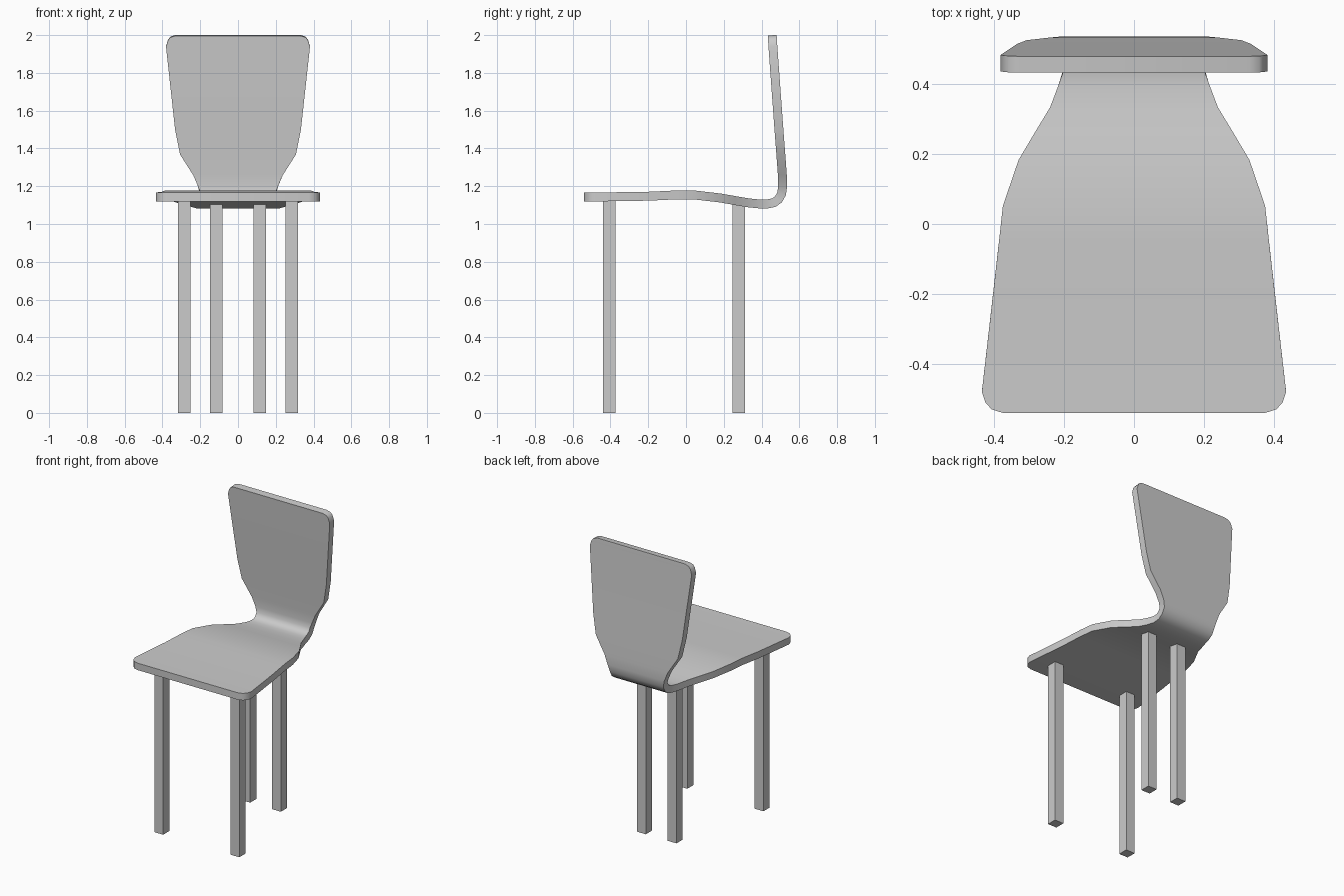
import bpy
import bmesh
from math import radians

cube = bpy.data.objects.get("Cube")
if cube:
    bpy.data.objects.remove(cube, do_unlink=True)

grey = bpy.data.materials.new("plain_grey")
grey.use_nodes = True
colour = (0.6, 0.6, 0.6, 1)
grey.diffuse_color = colour
grey.node_tree.nodes["Principled BSDF"].inputs["Base Color"].default_value = colour


def add_object(name, bm):
    """Turn a bmesh into a scene object with the shared material."""
    mesh = bpy.data.meshes.new(name)
    bm.to_mesh(mesh)
    bm.free()
    mesh.materials.append(grey)
    obj = bpy.data.objects.new(name, mesh)
    bpy.context.collection.objects.link(obj)
    return obj


# Bent shell: y, z and half width along the middle of the sheet
SECTIONS = [
    (-.54, 1.143, .375), (-.53, 1.143, .407), (-.51, 1.143, .425), (-.48, 1.143, .435),
    (-.2, 1.147, .403), (-.05, 1.154, .386), (.05, 1.153, .375), (.18, 1.138, .33),
    (.26, 1.124, .282), (.33, 1.112, .24), (.39, 1.106, .218), (.43, 1.106, .205),
    (.465, 1.113, .2), (.49, 1.131, .2), (.506, 1.16, .2), (.512, 1.2, .212),
    (.51, 1.26, .237), (.502, 1.37, .307), (.492, 1.5, .333), (.46, 1.94, .381),
    (.458, 1.975, .37), (.457, 1.99, .358), (.456, 1.999, .33),
]
bm = bmesh.new()
rows = [[bm.verts.new((side * w, y, z)) for side in (-1, 1)] for y, z, w in SECTIONS]
for (a, b), (c, d) in zip(rows, rows[1:]):
    bm.faces.new((a, b, d, c))
shell = add_object("seat_and_backrest", bm)

# Sheet thickness
solid = shell.modifiers.new("thickness", "SOLIDIFY")
solid.thickness = 0.047
solid.offset = 0
solid.use_even_offset = True
bpy.context.view_layer.objects.active = shell
shell.select_set(True)
bpy.ops.object.modifier_apply(modifier=solid.name)
bpy.ops.object.shade_smooth_by_angle(angle=radians(35))


def add_leg(name, x, y, height):
    """Square post standing on the floor."""
    size = 0.066
    leg = bmesh.new()
    bmesh.ops.create_cube(leg, size=1)
    bmesh.ops.scale(leg, vec=(size, size, height), verts=leg.verts)
    bmesh.ops.translate(leg, vec=(x, y, height / 2), verts=leg.verts)
    add_object(name, leg)


# Legs: wide pair in front, narrow pair behind
for label, side in (("left", 1), ("right", -1)):
    add_leg("front_leg_" + label, side * 0.285, -0.407, 1.13)
    add_leg("back_leg_" + label, side * 0.115, 0.28, 1.11)
